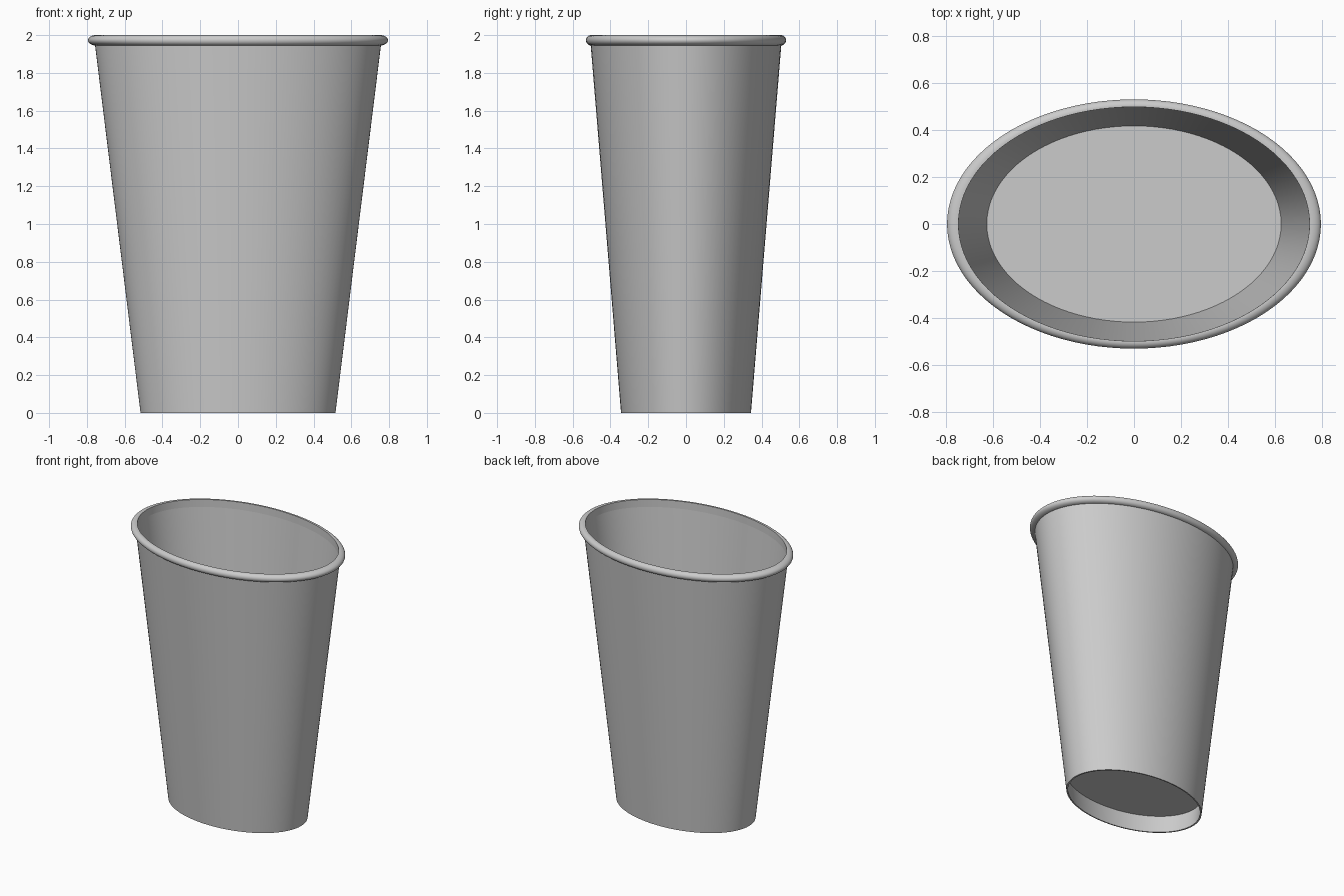
import bpy, bmesh, math

if "Cube" in bpy.data.objects:
    bpy.data.objects.remove(bpy.data.objects["Cube"])

SEGMENTS = 96
STRETCH = 1.5      # the cup is an oval, wider in x than in y

paper = bpy.data.materials.new("light_grey")
paper.diffuse_color = (0.6, 0.6, 0.6, 1)
paper.use_nodes = True
paper.node_tree.nodes["Principled BSDF"].inputs["Base Color"].default_value = paper.diffuse_color


def outer(z):
    """Outer wall radius (along y) at height z."""
    return 0.344 + 0.0825 * z


def inner(z):
    return outer(z) - 0.008


def finish(name, bm):
    bmesh.ops.recalc_face_normals(bm, faces=bm.faces)
    mesh = bpy.data.meshes.new(name)
    bm.to_mesh(mesh)
    bm.free()
    mesh.materials.append(paper)
    obj = bpy.data.objects.new(name, mesh)
    bpy.context.collection.objects.link(obj)
    bpy.ops.object.select_all(action='DESELECT')
    obj.select_set(True)
    bpy.context.view_layer.objects.active = obj
    bpy.ops.object.shade_smooth_by_angle(angle=math.radians(35))


def ring(bm, r, z):
    step = math.tau / SEGMENTS
    return [bm.verts.new((STRETCH * r * math.cos(i * step), r * math.sin(i * step), z))
            for i in range(SEGMENTS)]


def oval_lathe(name, profile):
    """Sweep a closed (radius, height) profile around the oval."""
    bm = bmesh.new()
    rings = [ring(bm, r, z) for r, z in profile]
    for a, b in zip(rings, rings[1:] + rings[:1]):
        for i in range(SEGMENTS):
            j = (i + 1) % SEGMENTS
            bm.faces.new((a[i], a[j], b[j], b[i]))
    finish(name, bm)


def oval_disc(name, r, z):
    bm = bmesh.new()
    bm.faces.new(ring(bm, r, z))
    finish(name, bm)


# Thin tapered wall
oval_lathe("cup_wall", [(inner(0), 0), (outer(0), 0), (outer(1.96), 1.96), (inner(1.96), 1.96)])

# Rolled lip: a round bead cut off flush with the inside of the wall
R, CR, CZ = 0.0275, 0.502, 1.9725
angles = [math.radians(-90 + 190 * i / 16) for i in range(17)]
lip = [(CR + R * math.cos(a), CZ + R * math.sin(a)) for a in angles]
oval_lathe("rolled_lip", lip + [(inner(1.945), 1.945)])

# Raised base and the level surface inside
oval_disc("base", inner(0.13), 0.13)
oval_disc("inside_surface", inner(0.98), 0.98)
